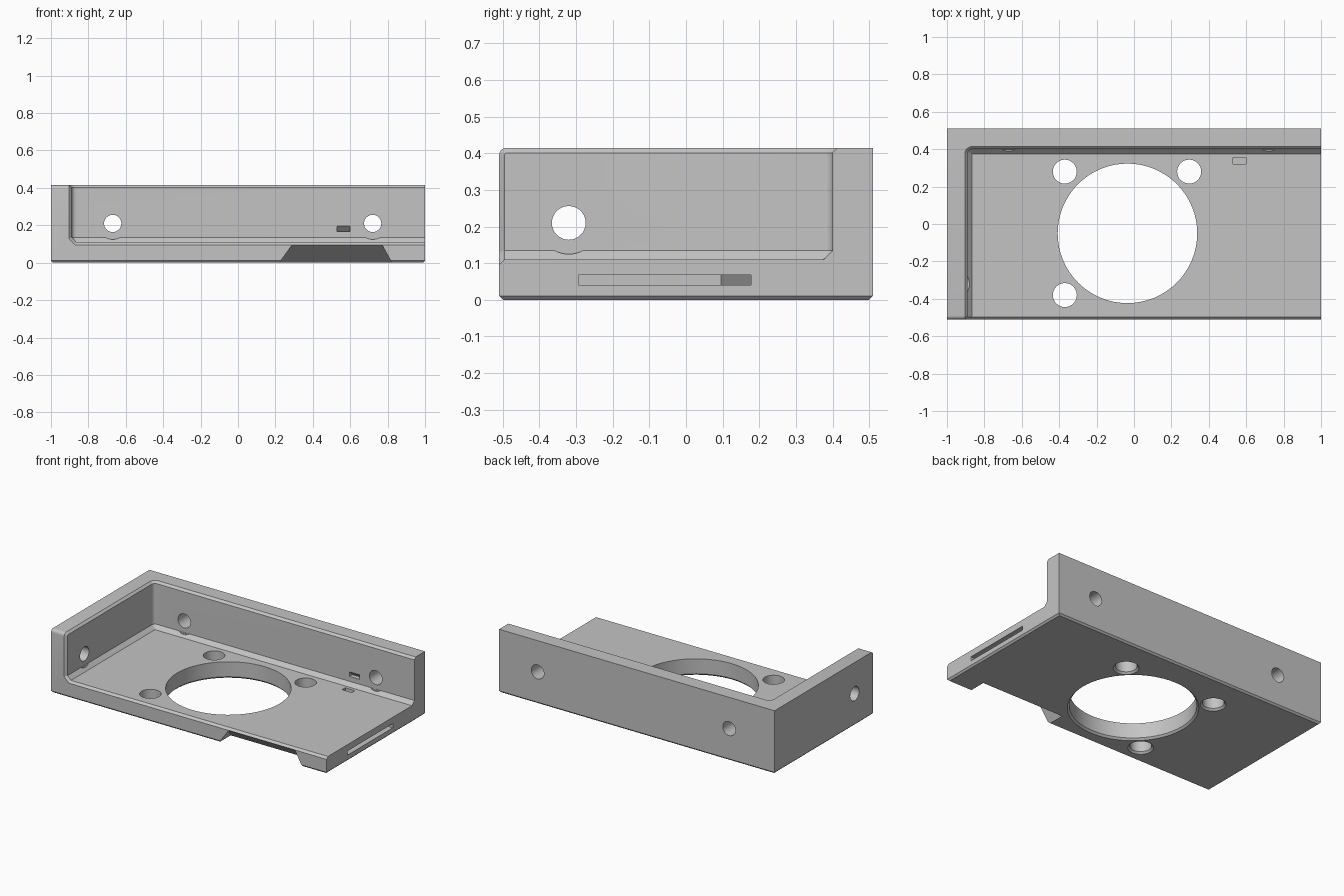
import bpy, bmesh, math
from mathutils import Matrix, Vector

cube = bpy.data.objects.get("Cube")
if cube:
    bpy.data.objects.remove(cube, do_unlink=True)

grey = bpy.data.materials.new("light_grey")
grey.use_nodes = True
COLOUR = (0.55, 0.55, 0.55, 1)
grey.diffuse_color = COLOUR
grey.node_tree.nodes["Principled BSDF"].inputs["Base Color"].default_value = COLOUR


def make(name, bm):
    bmesh.ops.recalc_face_normals(bm, faces=bm.faces[:])
    mesh = bpy.data.meshes.new(name)
    bm.to_mesh(mesh)
    bm.free()
    ob = bpy.data.objects.new(name, mesh)
    bpy.context.collection.objects.link(ob)
    mesh.materials.append(grey)
    return ob


def box_bm(lo, hi):
    bm = bmesh.new()
    bmesh.ops.create_cube(bm, size=1)
    for v in bm.verts:
        v.co = Vector([l if c < 0 else h for c, l, h in zip(v.co, lo, hi)])
    return bm


def bevel(bm, rule, size, segments=1):
    edges = [e for e in bm.edges if rule(e)]
    bmesh.ops.bevel(bm, geom=edges, offset=size, segments=segments,
                    profile=0.5, affect='EDGES', clamp_overlap=True)


def both(e, axis, value):
    return all(abs(v.co[axis] - value) < 0.001 for v in e.verts)


def cylinder(name, start, end, r1, r2=None):
    start, end = Vector(start), Vector(end)
    axis = end - start
    bm = bmesh.new()
    bmesh.ops.create_cone(bm, cap_ends=True, segments=64, radius1=r1,
                          radius2=r1 if r2 is None else r2, depth=axis.length)
    turn = Vector((0, 0, 1)).rotation_difference(axis).to_matrix().to_4x4()
    bm.transform(Matrix.Translation((start + end) / 2) @ turn)
    return make(name, bm)


def prism(name, front, back):
    """Solid between two matching outlines."""
    bm = bmesh.new()
    a = [bm.verts.new(p) for p in front]
    b = [bm.verts.new(p) for p in back]
    bm.faces.new(a)
    bm.faces.new(b)
    for i in range(len(a)):
        j = (i + 1) % len(a)
        bm.faces.new((a[i], a[j], b[j], b[i]))
    return make(name, bm)


def cut(target, cutter):
    cutter.hide_render = True
    mod = target.modifiers.new("cut", 'BOOLEAN')
    mod.operation, mod.solver, mod.object = 'DIFFERENCE', 'EXACT', cutter
    bpy.context.view_layer.objects.active = target
    bpy.ops.object.modifier_apply(modifier=mod.name)
    bpy.data.objects.remove(cutter, do_unlink=True)


# Outer block: chamfered base, rounded upper front edge
FRONT, BACK, TOP = -0.51, 0.51, 0.415
bm = box_bm((-1, FRONT, 0), (1, BACK, TOP))
bevel(bm, lambda e: both(e, 2, TOP) and both(e, 1, FRONT), 0.02, 5)
bevel(bm, lambda e: both(e, 2, 0), 0.011)
body = make("bracket_body", bm)

# Open tray with a rounded inner corner and sloped foot along the walls
WALL_X, WALL_Y, FLOOR = -0.89, 0.40, 0.11
bm = box_bm((WALL_X, -0.8, FLOOR), (1.2, WALL_Y, 0.8))
bevel(bm, lambda e: both(e, 0, WALL_X) and both(e, 1, WALL_Y), 0.025, 6)
bevel(bm, lambda e: both(e, 2, FLOOR) and not both(e, 0, 1.2)
      and not both(e, 1, -0.8), 0.03)
cut(body, make("tray_cutter", bm))


# Small chamfer along the inner lip of the walls and floor
def on_lip(e):
    if len(e.link_faces) != 2 or both(e, 0, 1):
        return False
    if not all(v.co.x > -0.95 and v.co.y < 0.45 and v.co.z > 0.05 for v in e.verts):
        return False
    outer = []
    for f in e.link_faces:
        c = f.calc_center_median()
        outer.append(c.y < -0.48 or c.z > 0.39)
    return outer[0] != outer[1]


bm = bmesh.new()
bm.from_mesh(body.data)
bevel(bm, on_lip, 0.014)
bm.to_mesh(body.data)
bm.free()

# Floor openings with a slight chamfer underneath
for x, y, r in ((-0.035, -0.05, 0.373), (-0.37, 0.28, 0.064),
                (0.295, 0.28, 0.064), (-0.37, -0.38, 0.064)):
    cut(body, cylinder("floor_hole", (x, y, -0.1), (x, y, 0.2), r))
    cut(body, cylinder("hole_chamfer", (x, y, -0.01), (x, y, 0.012), r + 0.022, r))

# Wall screw holes, with head clearance scooped from the sloped foot
HOLE_Z, R_HOLE, R_HEAD = 0.21, 0.046, 0.085
for x in (-0.67, 0.72):
    cut(body, cylinder("back_hole", (x, 0.3, HOLE_Z), (x, 0.6, HOLE_Z), R_HOLE))
    cut(body, cylinder("back_clearance", (x, 0.3, HOLE_Z),
                       (x, WALL_Y - 0.0005, HOLE_Z), R_HEAD))
y = -0.32
cut(body, cylinder("side_hole", (-1.1, y, HOLE_Z), (-0.8, y, HOLE_Z), R_HOLE))
cut(body, cylinder("side_clearance", (WALL_X + 0.0005, y, HOLE_Z),
                   (-0.8, y, HOLE_Z), R_HEAD))

# Sloped finger notch under the front edge
front = [(0.206, -0.02), (0.834, -0.02), (0.77, 0.096), (0.29, 0.096)]
depth = [-0.366, -0.366, -0.509, -0.509]
cut(body, prism("front_notch", [(x, -0.6, z) for x, z in front],
                [(x, d, z) for (x, z), d in zip(front, depth)]))

# Slot in the right end, ramping deeper toward the back
slot = [(1.1, -0.293), (1.1, 0.177), (0.86, 0.177), (0.95, 0.095), (0.95, -0.293)]
cut(body, prism("end_slot", [(x, y, 0.041) for x, y in slot],
                [(x, y, 0.068) for x, y in slot]))

# Small tie pockets in the floor and back wall
cut(body, make("floor_pocket", box_bm((0.53, 0.322, 0.07), (0.60, 0.355, 0.2))))
wedge = [(0.38, 0.167), (0.43, 0.167), (WALL_Y, 0.197), (0.38, 0.197)]
cut(body, prism("wall_pocket", [(0.53, y, z) for y, z in wedge],
                [(0.60, y, z) for y, z in wedge]))

# Smooth the bores and rounds, keep flat faces crisp
bpy.ops.object.select_all(action='DESELECT')
body.select_set(True)
bpy.context.view_layer.objects.active = body
bpy.ops.object.shade_smooth_by_angle(angle=math.radians(25))
